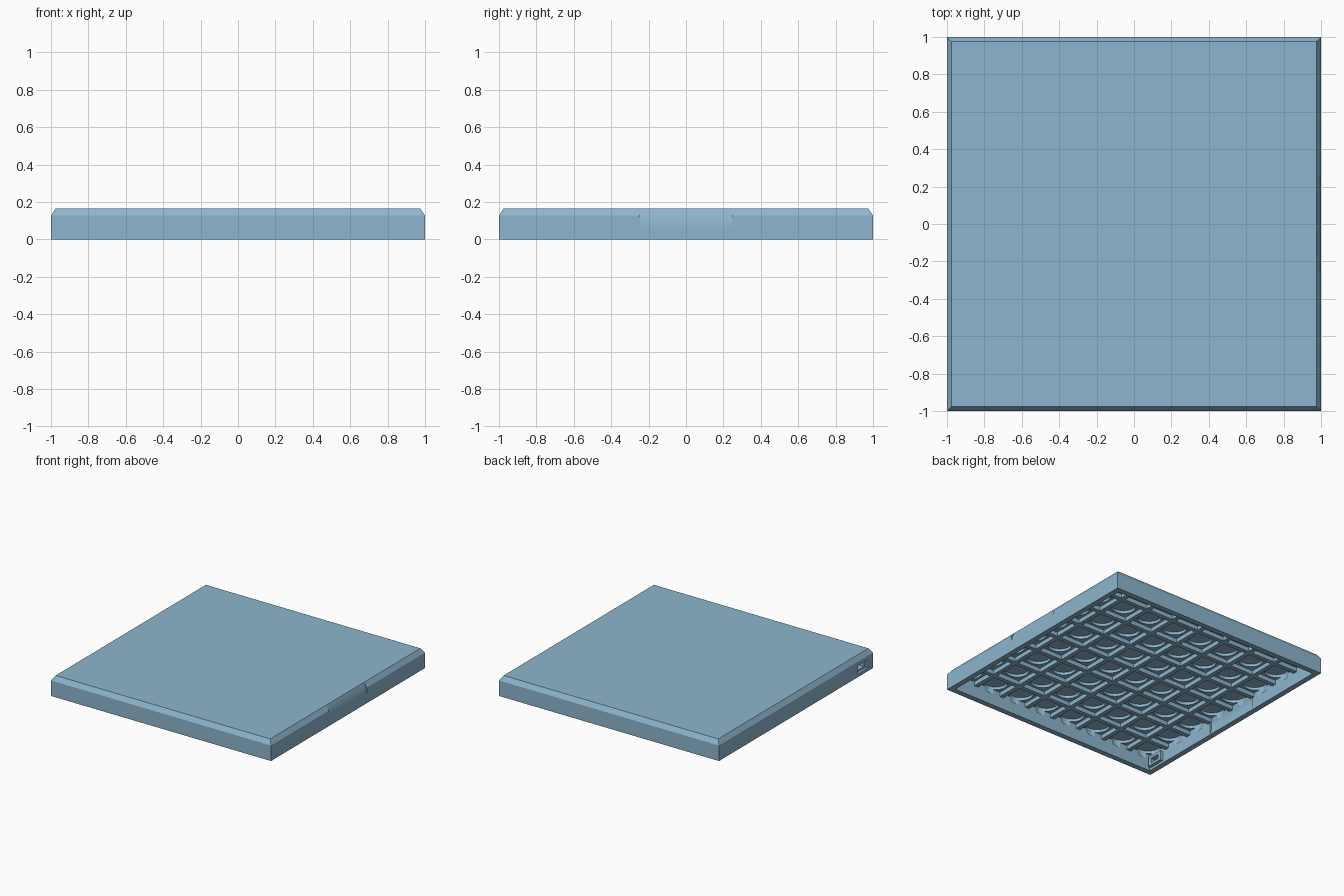
import bpy, bmesh, math
from mathutils import Matrix

if "Cube" in bpy.data.objects:
    bpy.data.objects.remove(bpy.data.objects["Cube"])

blue = bpy.data.materials.new("slate_blue")
blue.diffuse_color = (0.27, 0.47, 0.62, 1)
blue.use_nodes = True
blue.node_tree.nodes["Principled BSDF"].inputs["Base Color"].default_value = blue.diffuse_color

WALL = 0.955      # inner face of the side walls
PLATE = 0.135     # underside of the top plate
STEP = 0.25       # cell size of the 8 x 8 grid


def make(name, bm, helper=False):
    bmesh.ops.recalc_face_normals(bm, faces=bm.faces)
    me = bpy.data.meshes.new(name)
    bm.to_mesh(me)
    bm.free()
    me.materials.append(blue)
    ob = bpy.data.objects.new(name, me)
    bpy.context.collection.objects.link(ob)
    ob.hide_render = helper
    if helper:
        ob.hide_set(True)
    return ob


def box(bm, x0, x1, y0, y1, z0, z1):
    m = Matrix.Translation(((x0 + x1) / 2, (y0 + y1) / 2, (z0 + z1) / 2))
    m = m @ Matrix.Diagonal((x1 - x0, y1 - y0, z1 - z0, 1))
    bmesh.ops.create_cube(bm, size=1, matrix=m)


def prism(bm, profile, y0, y1):
    """Extrude an x-z profile along y."""
    face = bm.faces.new([bm.verts.new((x, y0, z)) for x, z in profile])
    ext = bmesh.ops.extrude_face_region(bm, geom=[face])["geom"]
    bmesh.ops.translate(bm, vec=(0, y1 - y0, 0),
                        verts=[v for v in ext if isinstance(v, bmesh.types.BMVert)])


def cut(target, cutter):
    mod = target.modifiers.new(cutter.name, "BOOLEAN")
    mod.operation = "DIFFERENCE"
    mod.solver = "EXACT"
    mod.object = cutter


# Tray shell: square rings from inner ceiling, down the wall, up the outside
bm = bmesh.new()
rings = []
for r, z in [(WALL, PLATE), (WALL, 0), (1, 0), (1, 0.127), (0.975, 0.165)]:
    rings.append([bm.verts.new((sx * r, sy * r, z))
                  for sx, sy in ((-1, -1), (1, -1), (1, 1), (-1, 1))])
for a, b in zip(rings, rings[1:]):
    for i in range(4):
        j = (i + 1) % 4
        bm.faces.new((a[i], a[j], b[j], b[i]))
bm.faces.new(rings[0])
bm.faces.new(rings[-1])
shell = make("tray_shell", bm)

# Round pockets in the underside, one per cell
bm = bmesh.new()
for i in range(8):
    for j in range(8):
        bmesh.ops.create_cone(
            bm, cap_ends=True, segments=32, radius1=0.09, radius2=0.09, depth=0.06,
            matrix=Matrix.Translation(((i - 3.5) * STEP, (j - 3.5) * STEP, 0.128)))
cut(shell, make("pocket_cutter", bm, True))

# Curved finger scoop on the right edge
bm = bmesh.new()
arc = [(1 - 0.025 * (k / 8) ** 2, 0.06 + 0.105 * k / 8) for k in range(9)]
prism(bm, arc + [(0.973, 0.18), (1.05, 0.18), (1.05, 0.06)], -0.245, 0.245)
cut(shell, make("scoop_cutter", bm, True))

# Shallow curved recess inside the left wall
bm = bmesh.new()
arc = [(-WALL - 0.014 * math.sin(math.pi * k / 8), 0.01 + 0.11 * k / 8) for k in range(9)]
prism(bm, arc + [(-0.93, 0.12), (-0.93, 0.01)], -0.245, 0.245)
cut(shell, make("recess_cutter", bm, True))

# Socket opening in the left wall: wide outer recess, narrow through hole
for name, x0, x1, w, h in (("socket_recess_cutter", -1.05, -0.98, 0.065, 0.033),
                           ("socket_hole_cutter", -1.05, -0.9, 0.04, 0.018)):
    bm = bmesh.new()
    box(bm, x0, x1, -0.87 - w, -0.87 + w, 0.06 - h, 0.06 + h)
    cut(shell, make(name, bm, True))

# Socket frame on the inside of the left wall
bm = bmesh.new()
x0, x1 = -WALL - 0.005, -0.93
box(bm, x0, x1, -0.94, -0.91, 0.02, 0.1)
box(bm, x0, x1, -0.83, -0.80, 0.02, 0.1)
box(bm, x0, x1, -0.91, -0.83, 0.02, 0.042)
box(bm, x0, x1, -0.91, -0.83, 0.078, 0.1)
make("socket_frame", bm)

# Crossing ribs between the cells, split at each crossing
RIB, LOW, TOP = 0.018, 0.1, PLATE + 0.003
bm = bmesh.new()
lines = [(i - 3) * STEP for i in range(7)]
for c in lines:
    box(bm, c - RIB, c + RIB, -WALL, WALL, LOW, TOP)
make("long_ribs", bm)
bm = bmesh.new()
ends = [-WALL] + [c + s * RIB for c in lines for s in (-1, 1)] + [WALL]
for c in lines:
    for a, b in zip(ends[::2], ends[1::2]):
        box(bm, a, b, c - RIB, c + RIB, LOW, TOP)
make("cross_ribs", bm)
